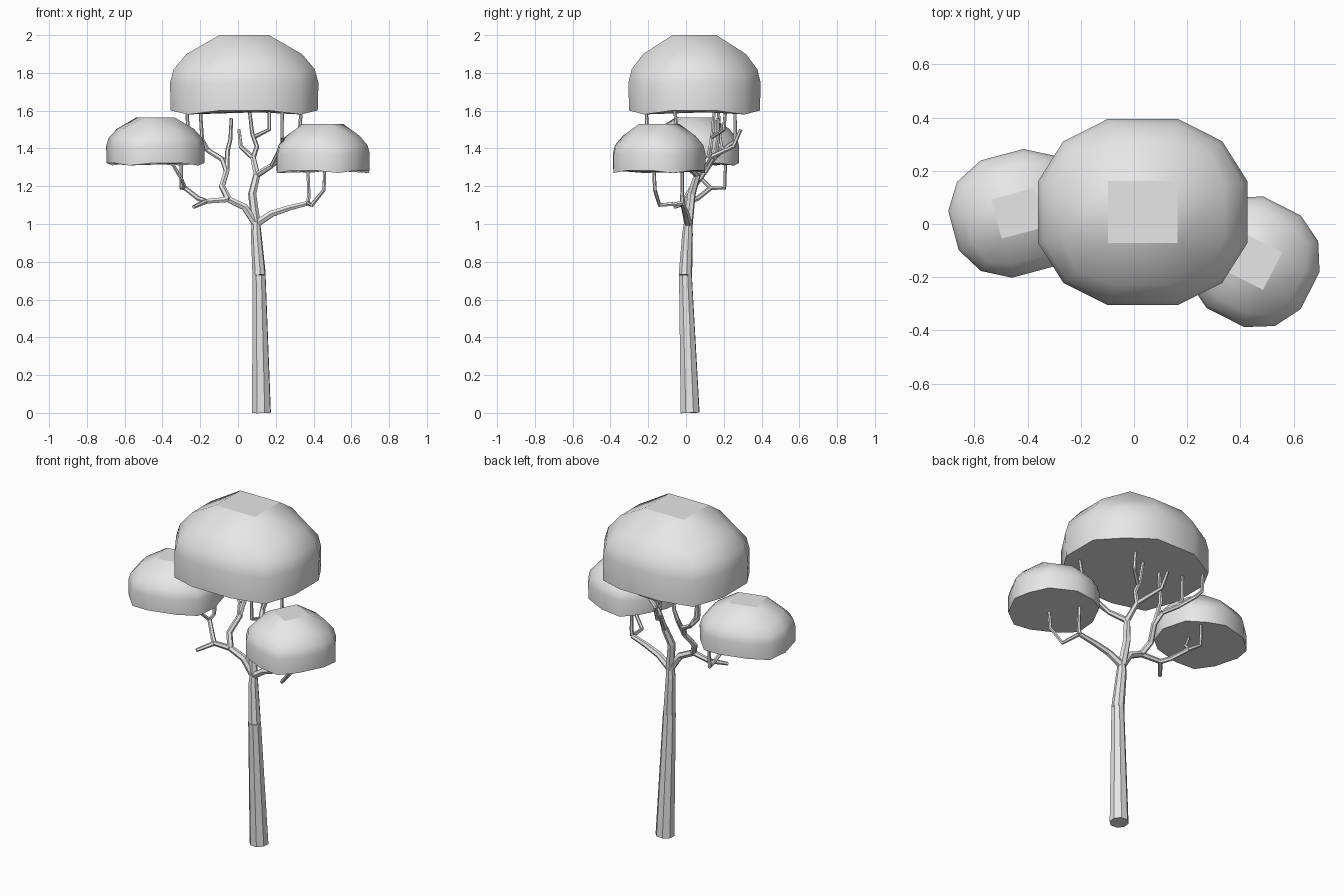
import bpy
import bmesh
from math import radians, cos, sin

default_cube = bpy.data.objects.get("Cube")
if default_cube:
    bpy.data.objects.remove(default_cube, do_unlink=True)

# One pale grey for the whole tree
grey = bpy.data.materials.new("pale_grey")
grey.use_nodes = True
grey.diffuse_color = (0.8, 0.8, 0.8, 1)
shader = next(n for n in grey.node_tree.nodes if n.type == "BSDF_PRINCIPLED")
shader.inputs["Base Color"].default_value = grey.diffuse_color


def add_object(name, data):
    obj = bpy.data.objects.new(name, data)
    bpy.context.scene.collection.objects.link(obj)
    return obj


def limb(name, points, start, end, sides=6):
    """Faceted tube through the points, tapering from start to end radius."""
    curve = bpy.data.curves.new(name, "CURVE")
    curve.dimensions = "3D"
    curve.bevel_depth = 1
    curve.bevel_resolution = sides // 2 - 2
    curve.use_fill_caps = True
    spline = curve.splines.new("POLY")
    spline.points.add(len(points) - 1)
    spline.use_smooth = False
    for i, (vertex, place) in enumerate(zip(spline.points, points)):
        vertex.co = (*place, 1)
        vertex.radius = start + (end - start) * i / (len(points) - 1)
    # Turn the curve into a plain mesh
    source = add_object(name + "_path", curve)
    graph = bpy.context.evaluated_depsgraph_get()
    mesh = bpy.data.meshes.new_from_object(source.evaluated_get(graph))
    bpy.data.objects.remove(source, do_unlink=True)
    mesh.materials.clear()
    mesh.materials.append(grey)
    for face in mesh.polygons:
        face.use_smooth = False
    return add_object(name, mesh)


def canopy(name, center, half_x, half_y, top, height, turn):
    """Dome with a square flat top and twelve sides, cut flat below."""
    bm = bmesh.new()
    angle = radians(turn)

    def vert(x, y, drop):
        x, y = x * half_x, y * half_y
        return bm.verts.new((center[0] + x * cos(angle) - y * sin(angle),
                             center[1] + x * sin(angle) + y * cos(angle),
                             top - drop * height))

    def ring(reach, corner, drop, corner_drop):
        verts = []
        for quarter in range(4):
            c, s = round(cos(radians(90 * quarter))), round(sin(radians(90 * quarter)))
            third = reach / 3
            for x, y, d in ((reach, -third, drop), (reach, third, drop),
                            (corner, corner, corner_drop)):
                verts.append(vert(x * c - y * s, x * s + y * c, d))
        return verts

    square = [vert(x / 3, y / 3, 0) for x, y in ((1, -1), (1, 1), (-1, 1), (-1, -1))]
    rings = [ring(.78, .64, .24, .36), ring(.95, .73, .43, .49),
             ring(1, .76, .6, .64), ring(.99, .76, .95, 1)]

    # Shoulder around the flat top
    first = rings[0]
    for k in range(4):
        a, b, n = square[k], square[(k + 1) % 4], 3 * k
        bm.faces.new((a, first[n], first[n + 1], b))
        bm.faces.new((b, first[n + 1], first[n + 2], first[(n + 3) % 12]))
    # Side bands
    for upper, lower in zip(rings, rings[1:]):
        for k in range(12):
            j = (k + 1) % 12
            bm.faces.new((upper[k], lower[k], lower[j], upper[j]))
    for face in bm.faces:
        face.smooth = True
    # Flat caps with crisp rims
    for cap in (bm.faces.new(square), bm.faces.new(rings[-1][::-1])):
        for edge in cap.edges:
            edge.smooth = False
    bmesh.ops.recalc_face_normals(bm, faces=bm.faces)
    mesh = bpy.data.meshes.new(name)
    bm.to_mesh(mesh)
    bm.free()
    mesh.materials.append(grey)
    return add_object(name, mesh)


# Foliage
canopy("top_canopy", (.033, .045), .393, .35, 2, .42, 0)
canopy("right_canopy", (-.437, .04), .25, .228, 1.565, .255, 15)
canopy("left_canopy", (.45, -.142), .238, .235, 1.53, .26, -27)

# Trunk
fork = (.095, .012, 1)
limb("trunk_lower", [(.124, .022, 0), (.112, -.003, .73)], .053, .036, 8)
limb("trunk_upper", [(.112, -.003, .73), (.096, .008, .95), (.095, .012, 1.02)],
     .036, .021, 8)

# Limbs under the left canopy
elbow = (.37, -.02, 1.11)
limb("left_limb", [fork, (.18, 0, 1.055), (.27, -.01, 1.085), elbow], .022, .013)
limb("left_inner_twig", [elbow, (.375, -.02, 1.15), (.37, -.02, 1.3)], .012, .009)
limb("left_outer_twig", [elbow, (.39, -.14, 1.1), (.455, -.165, 1.18),
                         (.46, -.17, 1.3)], .012, .009)

# Limbs under the right canopy
split = (-.05, 0, 1.13)
knot = (-.17, .02, 1.12)
bend = (-.28, .13, 1.19)
limb("right_limb", [fork, (.035, .005, 1.09), split], .022, .018)
limb("right_low_limb", [split, knot], .016, .014)
limb("right_stub", [knot, (-.235, -.06, 1.09)], .014, .01)
limb("right_outer_limb", [knot, (-.21, .06, 1.135), bend], .014, .012)
limb("right_back_twig", [bend, (-.3, .205, 1.19), (-.3, .21, 1.34)], .012, .009)
limb("right_side_twig", [bend, (-.3, .08, 1.24), (-.36, .04, 1.34)], .011, .009)

# Limbs rising from the right to the top canopy
crotch = (-.08, .14, 1.34)
spread = (-.16, .19, 1.39)
limb("right_rising_limb", [split, (-.085, .04, 1.2), (-.06, .1, 1.28), crotch],
     .018, .015)
limb("right_inner_twig", [(-.06, .1, 1.28), (-.055, .16, 1.39), (-.04, .17, 1.45),
                          (-.035, .17, 1.56)], .014, .009)
limb("right_spread_limb", [crotch, spread], .014, .013)
limb("right_upright_twig", [spread, (-.19, .18, 1.45), (-.2, .17, 1.61)], .012, .009)
limb("right_far_twig", [spread, (-.22, .26, 1.44), (-.265, .26, 1.49),
                        (-.27, .26, 1.61)], .012, .009)

# Central limbs
middle = (.1, .06, 1.26)
upper = (.08, .12, 1.35)
limb("center_limb", [fork, (.075, .03, 1.16), middle], .025, .019)
limb("center_upper_limb", [middle, upper], .018, .015)
limb("back_twig", [upper, (.015, .25, 1.41), (.005, .29, 1.5)], .014, .009)
limb("center_twig", [upper, (.1, .13, 1.41), (.075, .14, 1.48), (.06, .15, 1.61)],
     .014, .009)
limb("center_side_twig", [(.085, .135, 1.46), (.165, .2, 1.5), (.165, .21, 1.61)],
     .012, .009)

# Limbs rising from the left to the top canopy
shoulder = (.18, 0, 1.31)
limb("center_left_limb", [middle, shoulder], .017, .014)
limb("front_twig", [shoulder, (.235, -.1, 1.42), (.235, -.205, 1.46),
                    (.235, -.21, 1.61)], .013, .009)
limb("side_twig", [shoulder, (.32, -.04, 1.42), (.335, -.06, 1.61)], .013, .009)
